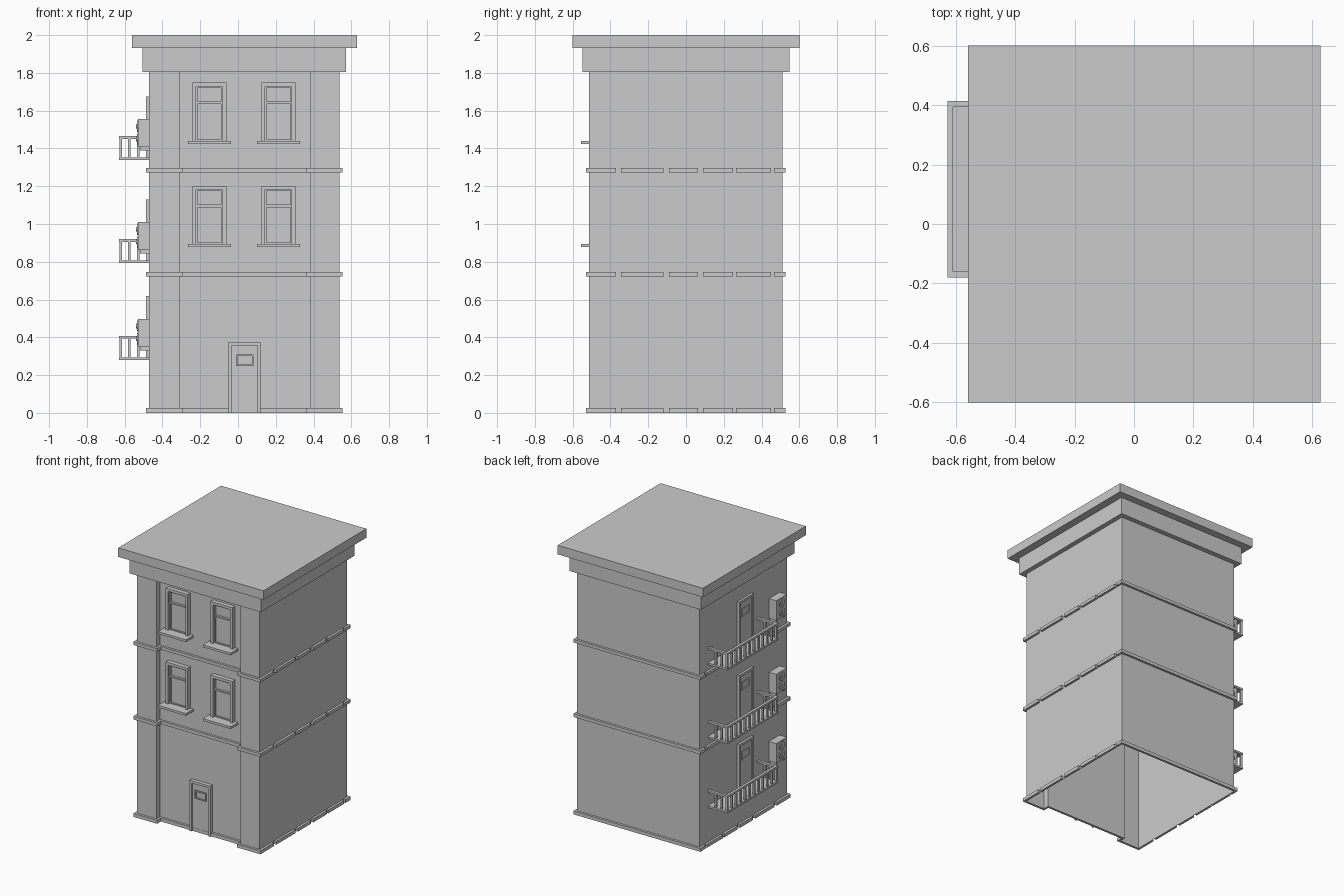
import bpy, bmesh
from mathutils import Matrix, Vector
from math import pi

if "Cube" in bpy.data.objects:
    bpy.data.objects.remove(bpy.data.objects["Cube"])


def finish(name, bm):
    me = bpy.data.meshes.new(name)
    bm.to_mesh(me)
    bm.free()
    ob = bpy.data.objects.new(name, me)
    bpy.context.collection.objects.link(ob)
    return ob


def add_box(bm, a, b):
    a, b = Vector(a), Vector(b)
    size = [abs(v) for v in (b - a)]
    bmesh.ops.create_cube(bm, size=1, matrix=Matrix.Translation((a + b) / 2) @ Matrix.Diagonal((*size, 1)))


def boxes(name, items):
    """items: (x0, x1, y0, y1, z0, z1)"""
    bm = bmesh.new()
    for x0, x1, y0, y1, z0, z1 in items:
        add_box(bm, (x0, y0, z0), (x1, y1, z1))
    return finish(name, bm)


L, R, F, B = -0.47, 0.537, -0.513, 0.511      # wall planes
PL, PR, RF = -0.31, 0.38, -0.468              # pillar edges, recessed front
T = 0.017                                     # trim projection

# Hollow wall shell with recessed front, open at the bottom
outline = [(L, F), (PL, F), (PL, RF), (PR, RF), (PR, F), (R, F), (R, B), (L, B)]
bm = bmesh.new()
lo = [bm.verts.new((x, y, 0)) for x, y in outline]
hi = [bm.verts.new((x, y, 1.806)) for x, y in outline]
for i in range(8):
    j = (i + 1) % 8
    bm.faces.new((lo[i], lo[j], hi[j], hi[i]))
finish("walls", bm)

# Cornice and roof slab
boxes("cornice", [(-0.505, 0.572, -0.548, 0.548, 1.805, 1.933)])
boxes("roof_slab", [(-0.56, 0.63, -0.602, 0.602, 1.933, 2.0)])

# Floor bands: continuous front and back, broken blocks along the sides
gaps = [(F - T, -0.37), (-0.343, -0.12), (-0.09, 0.063), (0.09, 0.25), (0.265, 0.45), (0.466, B + T)]
for n, (z0, z1) in enumerate([(0, 0.025), (0.721, 0.745), (1.273, 1.296)]):
    items = [(L - T, R + T, B, B + T, z0, z1),
             (L - T, PL + T, F - T, F, z0, z1),
             (PR - T, R + T, F - T, F, z0, z1),
             (PL, PL + T, F, RF, z0, z1),
             (PR - T, PR, F, RF, z0, z1),
             (PL + T, PR - T, RF - T, RF, z0, z1)]
    for y0, y1 in gaps:
        items += [(L - T, L, y0, y1, z0, z1), (R, R + T, y0, y1, z0, z1)]
    boxes(f"floor_band_{n}", items)


def ring(u0, u1, z0, z1, w, d):
    """Rectangular frame as (u0, u1, depth, z0, z1) bars"""
    return [(u0, u0 + w, d, z0, z1), (u1 - w, u1, d, z0, z1),
            (u0 + w, u1 - w, d, z1 - w, z1), (u0 + w, u1 - w, d, z0, z0 + w)]


def on_front(bars):
    return [(u0, u1, RF - d, RF, z0, z1) for u0, u1, d, z0, z1 in bars]


def on_left(bars):
    return [(L - d, L, -u0, -u1, z0, z1) for u0, u1, d, z0, z1 in bars]


# Sash windows with sills
for x in (-0.152, 0.214):
    for z in (0.877, 1.423):
        a, b, s = x - 0.09, x + 0.09, z + 0.017
        bars = [(x - 0.114, x + 0.114, 0.087, z, s),
                (a, a + 0.02, 0.032, s, z + 0.325), (b - 0.02, b, 0.032, s, z + 0.325),
                (a + 0.02, b - 0.02, 0.032, z + 0.305, z + 0.325),
                (a + 0.02, b - 0.02, 0.006, s, z + 0.305)]
        bars += ring(a + 0.02, b - 0.02, z + 0.218, z + 0.305, 0.007, 0.022)
        bars += ring(a + 0.02, b - 0.02, s, z + 0.218, 0.007, 0.015)
        boxes("window", on_front(bars))


def door(u, z0, z1, d):
    a, b = u - 0.085, u + 0.085
    bars = [(a, a + 0.016, d, z0, z1), (b - 0.016, b, d, z0, z1),
            (a + 0.016, b - 0.016, d, z1 - 0.018, z1),
            (a + 0.016, b - 0.016, d * 0.55, z0, z1 - 0.018)]
    return bars + ring(u - 0.046, u + 0.046, z1 - 0.127, z1 - 0.066, 0.008, d * 0.85)


boxes("front_door", on_front(door(0.035, 0, 0.375, 0.028)))

# Left side: balcony, door and air conditioner on every floor
XO, Y0, Y1, W = -0.63, -0.18, 0.415, 0.02
for n, dz in enumerate((0, 0.513, 1.058)):
    boxes(f"balcony_door_{n}", on_left(door(0.013, 0.285 + dz, 0.618 + dz, 0.017)))
    z0, z1 = 0.28 + dz, 0.407 + dz
    boxes(f"balcony_floor_{n}", [(XO, L, Y0, Y1, z0, z0 + 0.014)])
    rails = [(XO, XO + W, Y0, Y1, z1 - 0.014, z1)]
    for y in (Y0, Y1 - W):
        rails.append((XO + W, L, y, y + W, z1 - 0.014, z1))
        for x in (-0.583, -0.535):
            rails.append((x, x + 0.013, y + 0.003, y + 0.017, z0 + 0.014, z1 - 0.014))
    for i in range(12):
        y = Y0 + 0.003 + i * (Y1 - Y0 - W) / 11
        rails.append((XO + 0.003, XO + 0.017, y, y + 0.014, z0 + 0.014, z1 - 0.014))
    boxes(f"balcony_railing_{n}", rails)

    # Air conditioner with two round fans and a wall bracket
    bm = bmesh.new()
    add_box(bm, (-0.53, -0.425, 0.35 + dz), (L, -0.30, 0.497 + dz))
    for y in (-0.415, -0.325):
        add_box(bm, (-0.52, y, 0.33 + dz), (L, y + 0.015, 0.35 + dz))
    for z in (0.46, 0.392):
        for r, d in ((0.03, 0.006), (0.012, 0.01)):
            m = Matrix.Translation((-0.53 - d / 2, -0.362, z + dz)) @ Matrix.Rotation(pi / 2, 4, 'Y')
            bmesh.ops.create_cone(bm, cap_ends=True, segments=16, radius1=r, radius2=r, depth=d, matrix=m)
    finish(f"air_conditioner_{n}", bm)
